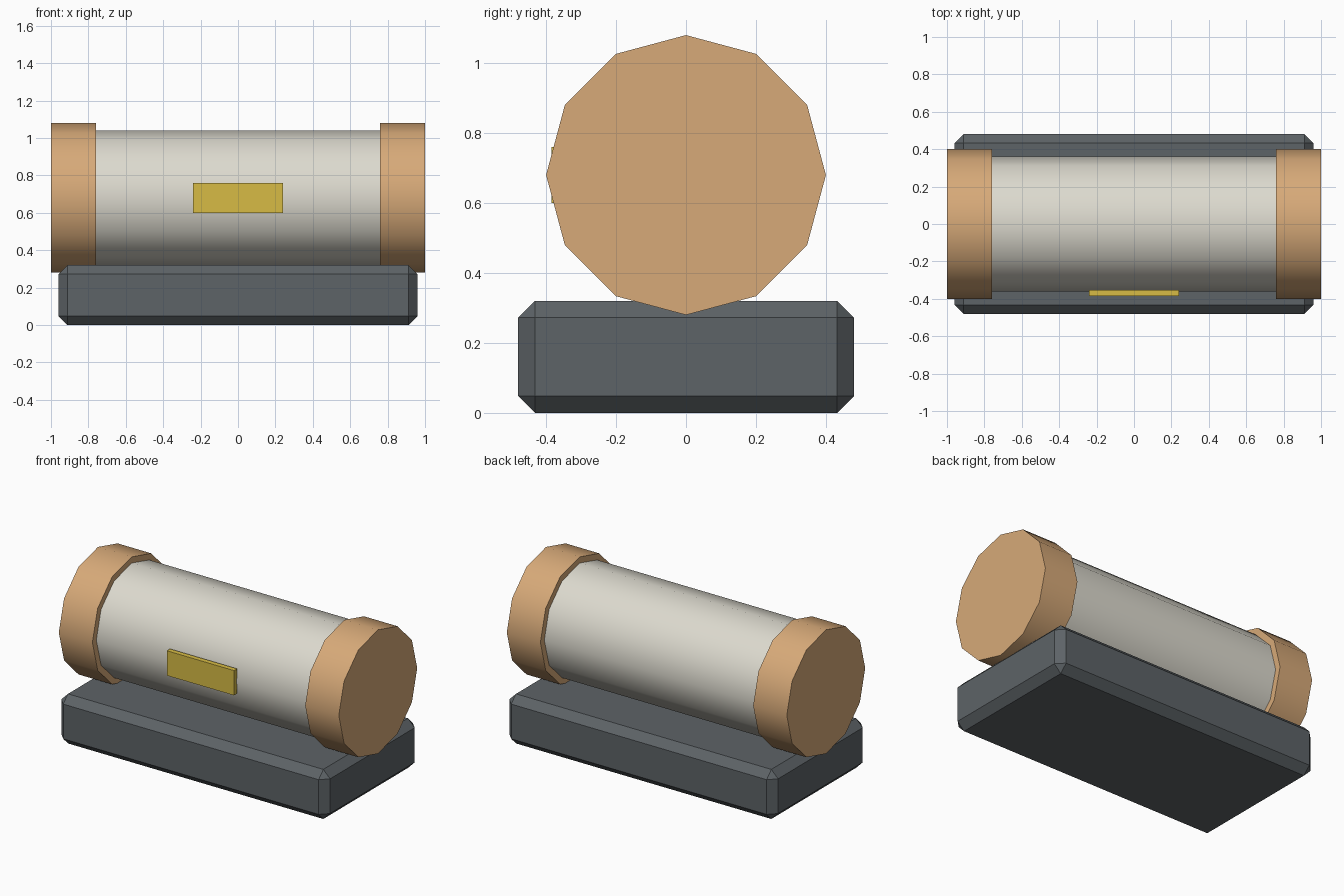
import bpy
from math import pi, radians

if "Cube" in bpy.data.objects:
    bpy.data.objects.remove(bpy.data.objects["Cube"])

AXIS_Z = 0.68   # height of the drum axis


def paint(obj, name, rgb):
    mat = bpy.data.materials.get(name) or bpy.data.materials.new(name)
    mat.diffuse_color = (*rgb, 1)
    mat.use_nodes = True
    mat.node_tree.nodes["Principled BSDF"].inputs["Base Color"].default_value = mat.diffuse_color
    obj.data.materials.append(mat)


def box(name, size, centre):
    bpy.ops.mesh.primitive_cube_add(size=1, location=centre)
    obj = bpy.context.object
    obj.name = name
    obj.scale = size
    bpy.ops.object.transform_apply(location=False, rotation=False, scale=True)
    return obj


def drum(name, radius, length, x):
    # 12-sided cylinder lying along x, smooth sides with sharp rims
    bpy.ops.mesh.primitive_cylinder_add(vertices=12, radius=radius, depth=length,
                                        location=(x, 0, AXIS_Z), rotation=(0, pi / 2, 0))
    obj = bpy.context.object
    obj.name = name
    bpy.ops.object.transform_apply(location=False, rotation=True, scale=False)
    bpy.ops.object.shade_smooth_by_angle(angle=radians(40))
    return obj


# Chamfered base block
base = box("base", (1.92, 0.96, 0.32), (0, 0, 0.16))
bevel = base.modifiers.new("chamfer", 'BEVEL')
bevel.width = 0.048
bevel.segments = 1
paint(base, "dark_grey", (0.11, 0.125, 0.135))

# Main cylinder
body = drum("body", 0.36, 1.56, 0)
paint(body, "off_white", (0.72, 0.70, 0.62))

# End caps
for side, label in ((-1, "left"), (1, "right")):
    cap = drum(label + "_end_cap", 0.40, 0.24, side * 0.88)
    paint(cap, "copper", (0.68, 0.40, 0.19))

# Label plate on the front
plate = box("label_plate", (0.48, 0.032, 0.16), (0, -0.368, 0.68))
paint(plate, "yellow", (0.68, 0.50, 0.06))
